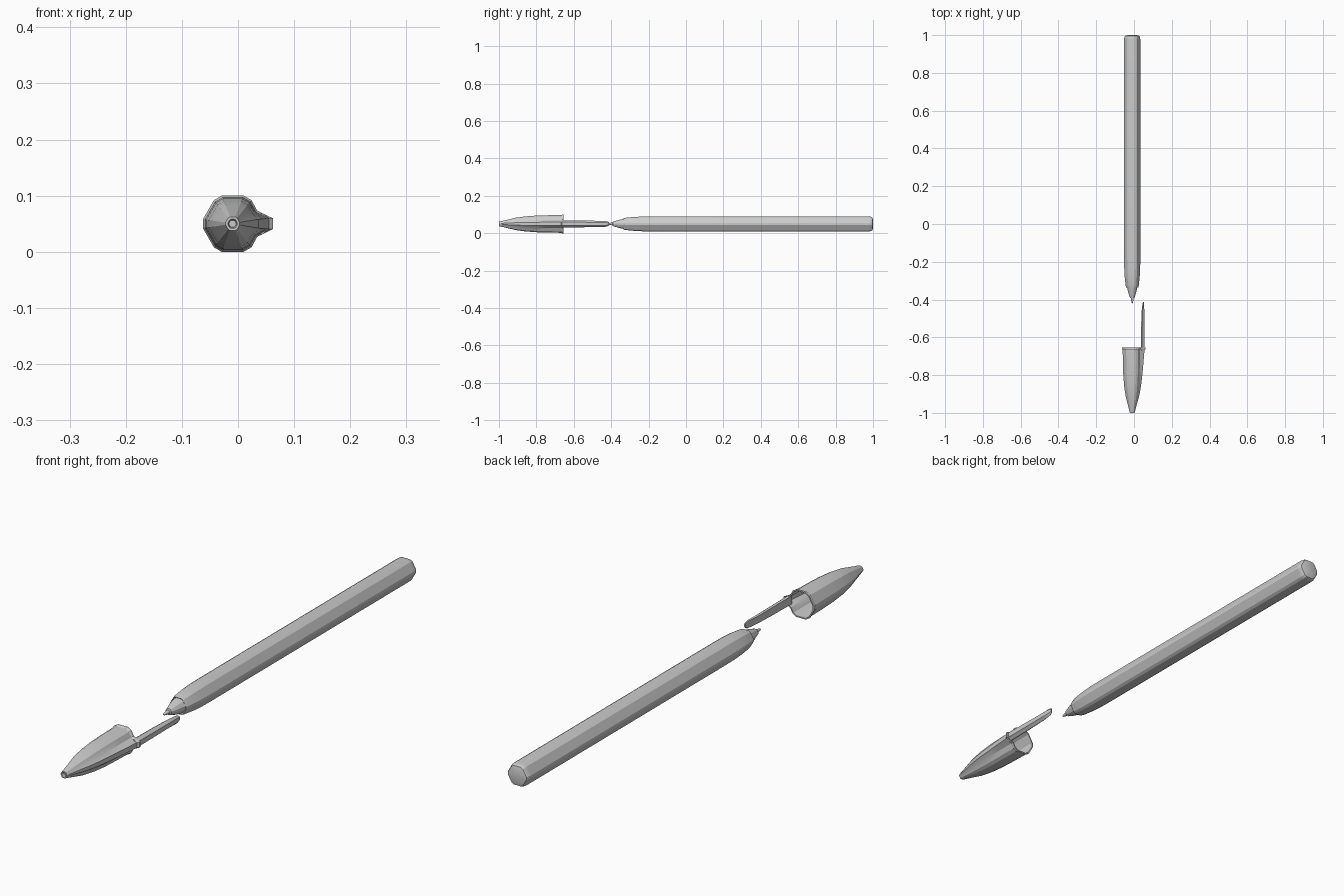
import bpy, bmesh
from math import cos, sin, pi, radians

if "Cube" in bpy.data.objects:
    bpy.data.objects.remove(bpy.data.objects["Cube"])

CX, CZ = -0.0095, 0.05   # pen axis


def loft(name, rings):
    """Skin a list of equal-length 3D rings, closing both ends."""
    bm = bmesh.new()
    loops = [[bm.verts.new(p) for p in ring] for ring in rings]
    n = len(loops[0])
    for a, b in zip(loops, loops[1:]):
        for i in range(n):
            j = (i + 1) % n
            bm.faces.new((a[i], a[j], b[j], b[i]))
    bm.faces.new(loops[0])
    bm.faces.new(loops[-1])
    bmesh.ops.recalc_face_normals(bm, faces=bm.faces)
    mesh = bpy.data.meshes.new(name)
    bm.to_mesh(mesh)
    bm.free()
    ob = bpy.data.objects.new(name, mesh)
    bpy.context.collection.objects.link(ob)
    bpy.ops.object.select_all(action='DESELECT')
    ob.select_set(True)
    bpy.context.view_layer.objects.active = ob
    bpy.ops.object.shade_smooth_by_angle(angle=radians(25))
    return ob


def hexagon(a, cut=0.14, corners=range(6)):
    """Hexagon of apothem a with chamfered corners, a corner on +x."""
    r = a / cos(pi / 6)
    pts = []
    for k in corners:
        c = (r * cos(k * pi / 3), r * sin(k * pi / 3))
        for m in (k - 1, k + 1):
            q = (r * cos(m * pi / 3), r * sin(m * pi / 3))
            pts.append((c[0] + (q[0] - c[0]) * cut, c[1] + (q[1] - c[1]) * cut))
    return pts


def place(pts, y):
    return [(CX + x, y, CZ + z) for x, z in pts]


def hex_ring(y, a, cut=0.14):
    return place(hexagon(a, cut), y)


def cap_ring(y, a, bump):
    """Hexagon whose +x corner is drawn out into the clip ridge."""
    r = a / cos(pi / 6)
    side = [(0.76 * r, 0.40 * r), (bump, 0.17 * r)]
    pts = hexagon(a, 0.16, range(1, 6))
    pts += [(x, -z) for x, z in side] + [(x, z) for x, z in reversed(side)]
    return place(pts, y)


# Hexagonal barrel with tapered front and chamfered end plug
loft("barrel", [hex_ring(y, a) for y, a in (
    (-0.33, 0.025), (-0.335, 0.030), (-0.325, 0.0325), (-0.28, 0.037),
    (-0.23, 0.0395), (-0.18, 0.040), (0.975, 0.040), (0.988, 0.039),
    (0.996, 0.035), (1.0, 0.022))])

# Writing tip cone and nib
loft("tip_cone", [hex_ring(y, a, 0.22) for y, a in (
    (-0.393, 0.007), (-0.391, 0.0115), (-0.36, 0.021), (-0.325, 0.0285))])
loft("nib", [hex_ring(y, a, 0.3) for y, a in (
    (-0.42, 0.0015), (-0.416, 0.0035), (-0.405, 0.006), (-0.385, 0.008))])

# Hollow cap: closed nose, ridge, flared lip, then inner wall
outer = [(-0.99, 0.006, 0.006), (-1.0, 0.008, 0.008), (-1.0, 0.012, 0.0125),
         (-0.975, 0.0175, 0.019), (-0.91, 0.033, 0.037), (-0.86, 0.040, 0.0465),
         (-0.80, 0.0445, 0.0535), (-0.73, 0.0465, 0.060), (-0.667, 0.0475, 0.065),
         (-0.662, 0.050, 0.0715), (-0.655, 0.050, 0.0715)]
inner = [(-0.655, 0.0455, 0.061), (-0.73, 0.0425, 0.054), (-0.80, 0.040, 0.047),
         (-0.91, 0.028, 0.031), (-0.96, 0.015, 0.016)]
loft("cap", [cap_ring(*r) for r in outer + inner])

# Pocket clip: trapezoid section, inner side rises toward the tip
clip = []
for y, x0, x1, w in ((-0.67, 0.046, 0.065, 0.019), (-0.55, 0.047, 0.0645, 0.018),
                     (-0.47, 0.049, 0.064, 0.0165), (-0.425, 0.054, 0.0635, 0.015),
                     (-0.413, 0.057, 0.062, 0.009)):
    h = w * 0.5
    xm = x0 + (x1 - x0) * 0.35
    clip.append(place([(x0, -w * 0.8), (xm, -w), (x1, -h), (x1, h), (xm, w), (x0, w * 0.8)], y))
loft("cap_clip", clip)
